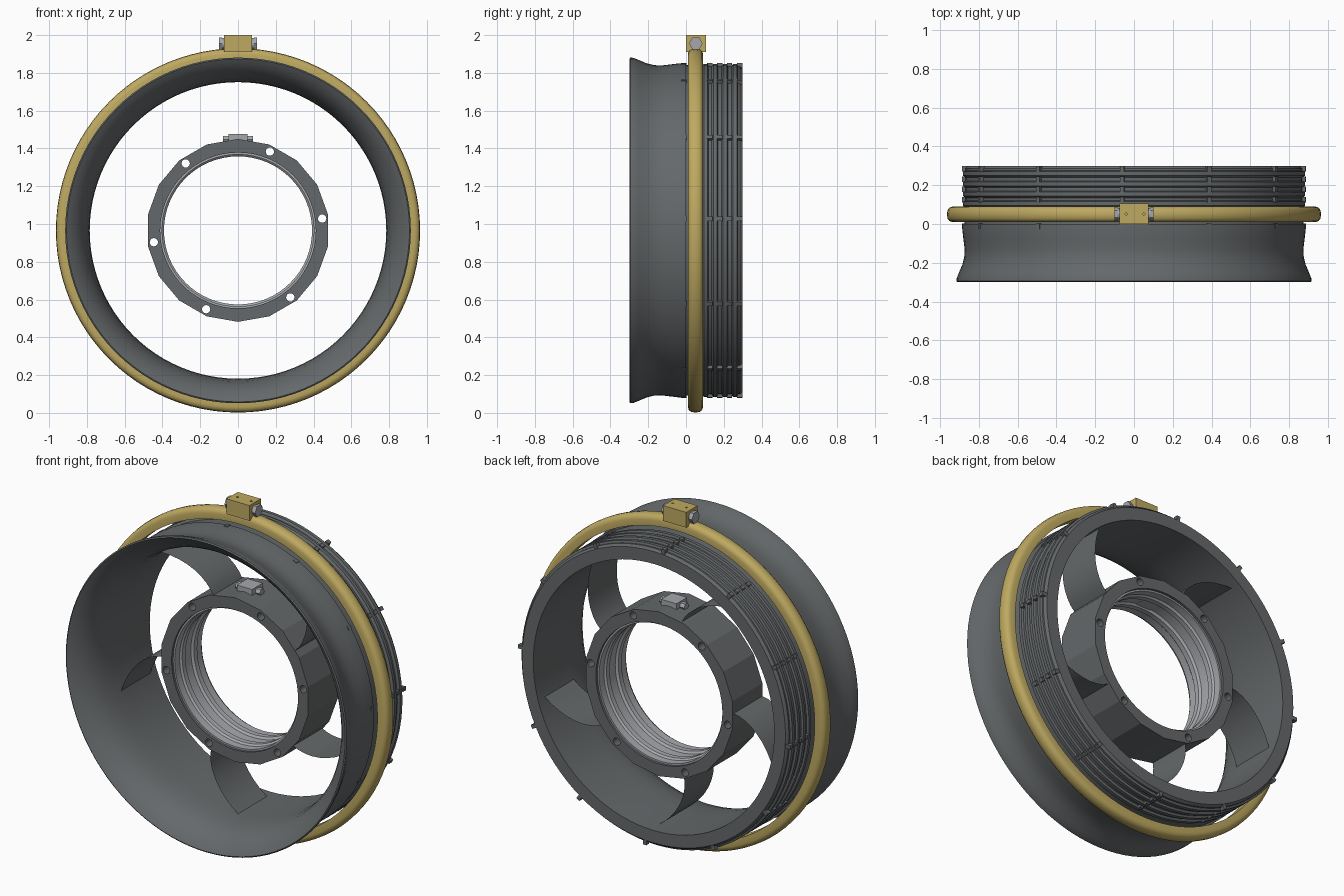
import bpy, bmesh
from math import sin, cos, pi, radians
from mathutils import Matrix, Vector

if "Cube" in bpy.data.objects:
    bpy.data.objects.remove(bpy.data.objects["Cube"])

CZ = 0.966  # height of the common axis, which runs along y

gold = bpy.data.materials.new("brass")
gold.diffuse_color = (0.52, 0.40, 0.12, 1)
gold.use_nodes = True
gold.node_tree.nodes["Principled BSDF"].inputs["Base Color"].default_value = gold.diffuse_color
dark = bpy.data.materials.new("dark_grey")
dark.diffuse_color = (0.13, 0.14, 0.145, 1)
dark.use_nodes = True
dark.node_tree.nodes["Principled BSDF"].inputs["Base Color"].default_value = dark.diffuse_color
light = bpy.data.materials.new("light_grey")
light.diffuse_color = (0.38, 0.39, 0.41, 1)
light.use_nodes = True
light.node_tree.nodes["Principled BSDF"].inputs["Base Color"].default_value = light.diffuse_color


def finish(name, bm, mat, smooth=None, recalc=True):
    if recalc:
        bmesh.ops.recalc_face_normals(bm, faces=bm.faces)
    me = bpy.data.meshes.new(name)
    bm.to_mesh(me)
    bm.free()
    ob = bpy.data.objects.new(name, me)
    bpy.context.collection.objects.link(ob)
    me.materials.append(mat)
    if smooth:
        bpy.ops.object.select_all(action='DESELECT')
        ob.select_set(True)
        bpy.context.view_layer.objects.active = ob
        bpy.ops.object.shade_smooth_by_angle(angle=radians(smooth))
    return ob


def lathe(name, profile, n, mat, smooth=35):
    """Closed (y, radius) profile turned around the axis."""
    bm = bmesh.new()
    rings = [[bm.verts.new((r * sin(2 * pi * i / n), y, CZ + r * cos(2 * pi * i / n)))
              for y, r in profile] for i in range(n)]
    m = len(profile)
    for i in range(n):
        a, b = rings[i], rings[(i + 1) % n]
        for j in range(m):
            k = (j + 1) % m
            bm.faces.new((a[j], a[k], b[k], b[j]))
    return finish(name, bm, mat, smooth)


def add_box(bm, lo, hi, matrix=Matrix()):
    lo, hi = Vector(lo), Vector(hi)
    m = matrix @ Matrix.Translation((lo + hi) / 2) @ Matrix.Diagonal((*(hi - lo), 1))
    bmesh.ops.create_cube(bm, size=1, matrix=m)


def add_cyl(bm, centre, r, depth, n, axis):
    rot = Matrix.Rotation(pi / 2, 4, 'X' if axis == 'y' else 'Y')
    if axis == 'z':
        rot = Matrix()
    bmesh.ops.create_cone(bm, cap_ends=True, segments=n, radius1=r, radius2=r, depth=depth,
                          matrix=Matrix.Translation(centre) @ rot)


def cut(ob, bm):
    cutter = finish("cutter", bm, dark)
    cutter.hide_render = True
    mod = ob.modifiers.new("cut", 'BOOLEAN')
    mod.operation, mod.solver, mod.object = 'DIFFERENCE', 'EXACT', cutter
    bpy.context.view_layer.objects.active = ob
    bpy.ops.object.modifier_apply(modifier="cut")
    bpy.data.objects.remove(cutter)


# Outer shroud: flared bell at the front, grooved barrel at the back
profile = [(-0.30, 0.908), (-0.295, 0.915), (-0.28, 0.914), (-0.25, 0.902), (-0.21, 0.885),
           (-0.17, 0.875), (-0.13, 0.873), (-0.08, 0.879), (-0.03, 0.885), (0.0, 0.885), (0.0, 0.875)]
for y in (0.085, 0.135, 0.187, 0.24):
    profile += [(y, 0.870), (y + 0.01, 0.882), (y + 0.03, 0.882), (y + 0.035, 0.870)]
profile += [(0.285, 0.870), (0.30, 0.858), (0.30, 0.785), (0.0, 0.785), (-0.08, 0.789), (-0.15, 0.800),
            (-0.20, 0.818), (-0.24, 0.842), (-0.27, 0.868), (-0.29, 0.893)]
lathe("shroud", profile, 96, dark)

# Rows of small lugs around the barrel
bm = bmesh.new()
for k in range(12):
    m = Matrix.Translation((0, 0, CZ)) @ Matrix.Rotation(-radians(4 + 30 * k), 4, 'Y')
    for y in (-0.012, 0.125, 0.178, 0.23, 0.284):
        add_box(bm, (0.85, y - 0.014, -0.011), (0.888, y + 0.014, 0.011), m)
finish("shroud_lugs", bm, dark)

# Brass clamp band with its block and bolt heads
lathe("clamp_band", [(0.012, 0.90), (0.010, 0.935), (0.015, 0.951), (0.028, 0.961), (0.05, 0.964),
                     (0.072, 0.961), (0.085, 0.951), (0.090, 0.935), (0.088, 0.90)], 96, gold, 60)
bm = bmesh.new()
add_box(bm, (-0.075, 0.0, 1.91), (0.075, 0.105, 2.0))
block = finish("clamp_block", bm, gold)
bm = bmesh.new()
for x in (-0.04, 0.05):
    add_cyl(bm, (x, 0.052, 2.0), 0.006, 0.04, 12, 'z')
cut(block, bm)
bm = bmesh.new()
for s in (-1, 1):
    add_cyl(bm, (s * 0.079, 0.052, 1.956), 0.030, 0.016, 24, 'x')
    add_cyl(bm, (s * 0.092, 0.052, 1.956), 0.036, 0.016, 6, 'x')
finish("clamp_bolts", bm, light)

# Faceted hub with round bore and six through holes
bm = bmesh.new()
add_cyl(bm, (0, 0.11, CZ), 0.484, 0.28, 18, 'y')
hub = finish("hub", bm, dark)
bm = bmesh.new()
add_cyl(bm, (0, 0.11, CZ), 0.412, 0.5, 64, 'y')
for k in range(6):
    t = radians(8 + 60 * k)
    add_cyl(bm, (0.45 * cos(t), 0.11, CZ + 0.45 * sin(t)), 0.022, 0.5, 16, 'y')
cut(hub, bm)

# Light stepped liner inside the bore
lathe("hub_liner", [(-0.015, 0.414), (-0.015, 0.402), (0.03, 0.402), (0.04, 0.392), (0.07, 0.392),
                    (0.08, 0.405), (0.14, 0.405), (0.15, 0.392), (0.18, 0.392), (0.19, 0.402),
                    (0.235, 0.402), (0.235, 0.414)], 64, light)

# Small clamp on top of the hub
bm = bmesh.new()
add_box(bm, (-0.05, 0.06, 1.365), (0.05, 0.16, 1.476))
finish("hub_clamp_block", bm, light)
bm = bmesh.new()
for s in (-1, 1):
    add_cyl(bm, (s * 0.064, 0.11, 1.448), 0.022, 0.032, 6, 'x')
finish("hub_clamp_bolts", bm, light)

# Five thin swept vanes joining hub and shroud, straight along y
bm = bmesh.new()
for k in range(5):
    prev = None
    for i in range(9):
        u = i / 8
        r = 0.475 + 0.315 * u
        t = radians(251 + 72 * k + 21 * u ** 1.5)
        edge = [bm.verts.new((r * cos(t), y, CZ + r * sin(t))) for y in (-0.03, 0.24)]
        if prev:
            bm.faces.new((prev[0], prev[1], edge[1], edge[0]))
        prev = edge
finish("vanes", bm, dark, 35)
